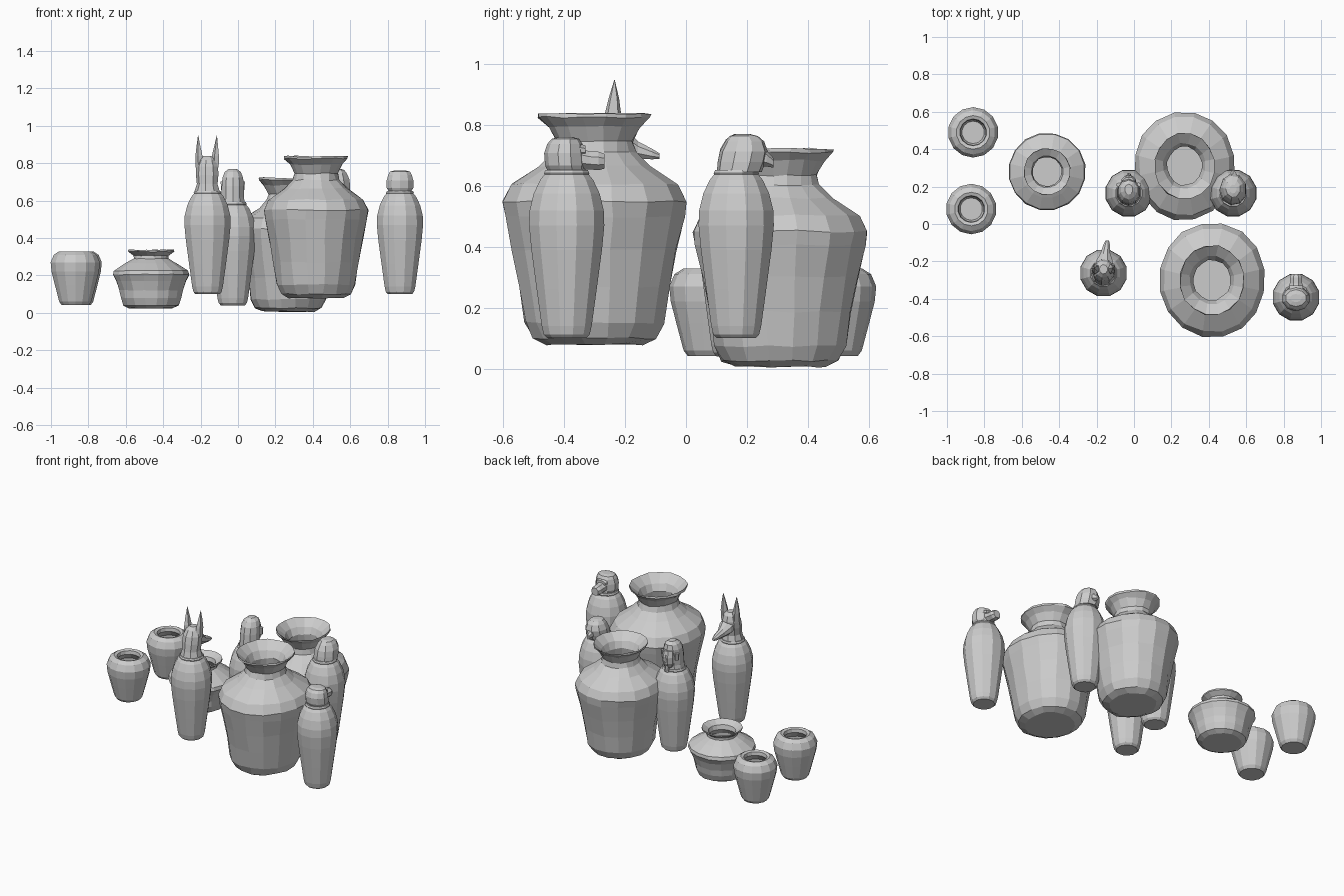
import bpy, bmesh, math, random

random.seed(4)


def loft(name, rings, n, origin, axis='Z', jitter=0.0, turn=0.5):
    """Skin elliptical rings (along, cx, c2, rx, r2); c2 is y for axis Z, z for axis Y."""
    bm = bmesh.new()
    loops = []
    for a, cx, c2, rx, r2 in rings:
        loop = []
        for i in range(n):
            t = 2 * math.pi * (i + turn) / n
            u, v = cx + rx * math.cos(t), c2 + r2 * math.sin(t)
            p = (u, v, a) if axis == 'Z' else (u, a, v)
            loop.append(bm.verts.new([c + o + random.uniform(-jitter, jitter)
                                      for c, o in zip(p, origin)]))
        loops.append(loop)
    for lo, hi in zip(loops, loops[1:]):
        for i in range(n):
            j = (i + 1) % n
            bm.faces.new((lo[i], lo[j], hi[j], hi[i]))
    bm.faces.new(loops[0])
    bm.faces.new(loops[-1])
    bmesh.ops.recalc_face_normals(bm, faces=bm.faces)
    me = bpy.data.meshes.new(name)
    bm.to_mesh(me)
    bm.free()
    ob = bpy.data.objects.new(name, me)
    bpy.context.collection.objects.link(ob)
    return ob


def lathe(name, profile, n, origin, sx=1.0, sy=1.0, jitter=0.0):
    return loft(name, [(z, 0, 0, r * sx, r * sy) for r, z in profile], n, origin, 'Z', jitter)


# Small open jars
small = [(.075, .042), (.088, .06), (.112, .15), (.13, .22), (.135, .27), (.118, .31),
         (.09, .328), (.072, .322), (.068, .30), (.10, .26), (.10, .2), (.06, .08)]
for k, (x, y) in enumerate([(-.86, .49), (-.87, .08)]):
    lathe(f"small_jar_{k + 1}", small, 14, (x, y, 0))

# Squat vase with a flared rim
squat = [(.12, .025), (.15, .04), (.165, .08), (.172, .12), (.19, .17), (.208, .205), (.203, .225),
         (.14, .265), (.095, .29), (.095, .305), (.125, .328), (.125, .337), (.085, .312),
         (.078, .285), (.10, .25), (.10, .15)]
lathe("squat_vase", squat, 16, (-.465, .28, 0), jitter=.002)

# Two large vases, slightly oval
large = [(.16, 0), (.205, .02), (.232, .07), (.25, .19), (.275, .31), (.30, .42), (.308, .47),
         (.28, .525), (.185, .585), (.137, .63), (.128, .665), (.155, .715), (.187, .745),
         (.187, .757), (.13, .71), (.108, .665), (.115, .62), (.16, .55), (.16, .35)]
lathe("large_vase_front", large, 16, (.417, -.30, .08), .925, 1.0, .004)
lathe("large_vase_back", [(r * .945, z * .945) for r, z in large], 16,
      (.27, .31, .007), .925, 1.0, .004)

# Four tall lidded jars
tall = [(.066, 0), (.078, .012), (.085, .04), (.102, .16), (.12, .29), (.128, .37), (.126, .42),
        (.112, .475), (.09, .52), (.075, .538)]
spots = {"jackal": (-.163, -.262, .10), "human": (-.028, .165, .04),
         "falcon": (.53, .165, .10), "baboon": (.866, -.392, .10)}
lid = {}
for kind, (x, y, z) in spots.items():
    lathe(kind + "_jar_body", tall, 12, (x, y, z))
    lid[kind] = (x, y, z + .538)
    lathe(kind + "_jar_collar", [(.074, -.004), (.077, .004), (.072, .014)], 12, lid[kind])

# Jackal lid: skull, long snout, pointed ears
o = lid["jackal"]
loft("jackal_skull", [(.01, 0, 0, .07, .07), (.05, 0, 0, .057, .06), (.10, 0, .008, .062, .062),
                      (.145, 0, .015, .06, .06), (.18, 0, .02, .045, .045),
                      (.20, 0, .02, .022, .025)], 9, o)
loft("jackal_snout", [(.02, 0, .125, .055, .055), (.07, .005, .10, .046, .045),
                      (.105, .01, .08, .028, .03), (.15, .017, .067, .02, .019),
                      (.175, .02, .06, .01, .01)], 8, o, 'Y')
for s, side in ((-1, "left"), (1, "right")):
    loft("jackal_ear_" + side, [(.14, .042 * s, .02, .022, .03), (.20, .044 * s, .022, .021, .028),
                                (.25, .047 * s, .025, .012, .018),
                                (.31, .05 * s, .027, .001, .001)], 5, o)

# Human lid: wig, face, nose, ears, beard
o = lid["human"]
loft("human_wig", [(.01, 0, 0, .068, .068), (.04, 0, .0, .062, .066), (.10, 0, .005, .062, .066),
                   (.145, 0, .012, .058, .064), (.175, 0, .018, .045, .052),
                   (.192, 0, .02, .022, .028)], 10, o)
loft("human_face", [(.03, 0, .055, .028, .028), (.06, 0, .058, .04, .038), (.10, 0, .058, .043, .04),
                    (.14, 0, .053, .036, .034)], 8, o)
loft("human_nose", [(.075, 0, .092, .014, .018), (.115, 0, .09, .005, .006)], 5, o)
loft("human_beard", [(.0, 0, .075, .016, .014), (.045, 0, .078, .012, .014)], 6, o)
for s, side in ((-1, "left"), (1, "right")):
    loft("human_ear_" + side, [(.08, .052 * s, .045, .012, .012), (.125, .052 * s, .045, .015, .012)], 6, o)

# Falcon lid: hooded head and hooked beak
o = lid["falcon"]
loft("falcon_head", [(.008, 0, .01, .074, .075), (.04, 0, .018, .074, .08), (.075, 0, .025, .07, .08),
                     (.108, 0, .028, .055, .065), (.126, 0, .025, .04, .047),
                     (.132, 0, .022, .018, .024)], 9, o)
loft("falcon_beak", [(.07, 0, .06, .032, .032), (.10, 0, .052, .022, .026),
                     (.122, 0, .038, .008, .016)], 6, o, 'Y')

# Baboon lid: mane, brow, blunt muzzle
o = lid["baboon"]
loft("baboon_mane", [(.01, 0, 0, .062, .062), (.03, 0, -.005, .075, .066), (.07, 0, -.008, .075, .066),
                     (.10, 0, -.006, .066, .058), (.117, 0, -.004, .056, .045),
                     (.123, 0, -.004, .03, .022)], 10, o)
loft("baboon_brow", [(.02, 0, .082, .05, .028), (.062, 0, .078, .036, .018)], 8, o, 'Y')
loft("baboon_muzzle", [(.02, 0, .055, .044, .04), (.075, 0, .046, .036, .032),
                       (.105, 0, .044, .036, .033), (.124, 0, .043, .026, .026)], 8, o, 'Y')
